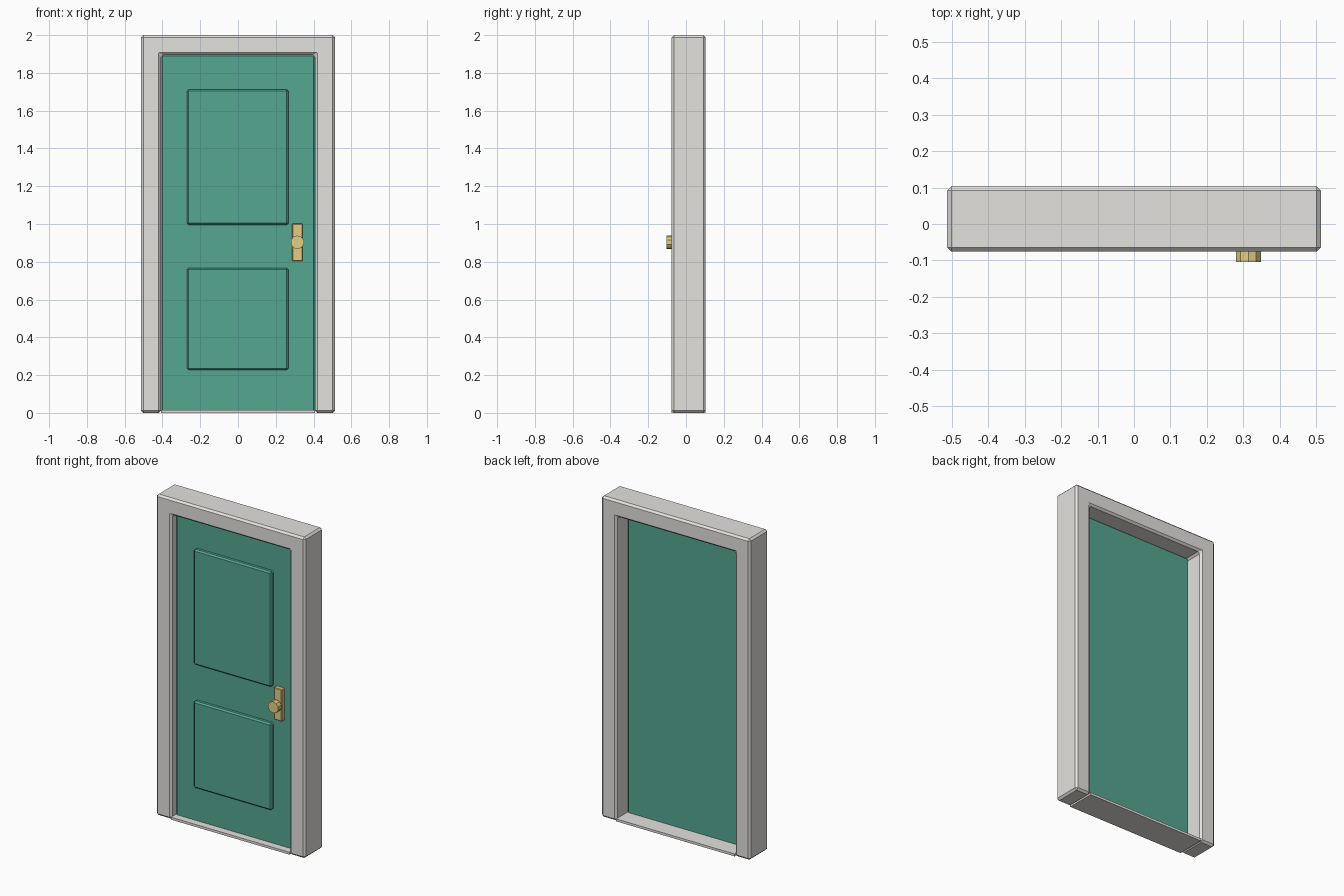
import bpy, bmesh
from math import pi
from mathutils import Matrix

if "Cube" in bpy.data.objects:
    bpy.data.objects.remove(bpy.data.objects["Cube"], do_unlink=True)


def material(name, rgb):
    m = bpy.data.materials.new(name)
    m.use_nodes = True
    m.diffuse_color = (*rgb, 1)
    m.node_tree.nodes["Principled BSDF"].inputs["Base Color"].default_value = (*rgb, 1)
    return m


grey = material("warm_grey_paint", (0.78, 0.76, 0.73))
green = material("green_paint", (0.09, 0.385, 0.285))
brass = material("brass", (0.78, 0.62, 0.23))


def finish(name, bm, mat, bevel=0):
    bmesh.ops.recalc_face_normals(bm, faces=bm.faces)
    mesh = bpy.data.meshes.new(name)
    bm.to_mesh(mesh)
    bm.free()
    mesh.materials.append(mat)
    ob = bpy.data.objects.new(name, mesh)
    bpy.context.collection.objects.link(ob)
    if bevel:
        mod = ob.modifiers.new("chamfer", "BEVEL")
        mod.width, mod.segments = bevel, 1
    return ob


def prism(name, outline, y0, y1, mat, bevel=0):
    """Extrude an x-z outline from y0 to y1."""
    bm = bmesh.new()
    face = bm.faces.new([bm.verts.new((x, y0, z)) for x, z in outline])
    new = bmesh.ops.extrude_face_region(bm, geom=[face])["geom"]
    verts = [v for v in new if isinstance(v, bmesh.types.BMVert)]
    bmesh.ops.translate(bm, verts=verts, vec=(0, y1 - y0, 0))
    return finish(name, bm, mat, bevel)


def slab(name, x0, x1, y0, y1, z0, z1, mat, bevel=0):
    return prism(name, [(x0, z0), (x1, z0), (x1, z1), (x0, z1)], y0, y1, mat, bevel)


def disc(name, x, z, radius, y0, y1, mat):
    bm = bmesh.new()
    place = Matrix.Translation((x, (y0 + y1) / 2, z)) @ Matrix.Rotation(pi / 2, 4, "X")
    bmesh.ops.create_cone(bm, cap_ends=True, segments=10, radius1=radius,
                          radius2=radius, depth=y1 - y0, matrix=place)
    return finish(name, bm, mat)


# Frame: two jambs and a header in one chamfered piece
W, IN, TOP, HEAD = 0.513, 0.408, 2.0, 1.895
FRONT, BACK = -0.076, 0.104
prism("door_frame",
      [(-W, 0), (-IN, 0), (-IN, HEAD), (IN, HEAD), (IN, 0), (W, 0), (W, TOP), (-W, TOP)],
      FRONT, BACK, grey, 0.012)
slab("threshold", -IN, IN, FRONT, BACK, 0, 0.015, grey)

# Door leaf with two raised panels
DOOR = -0.03
slab("door_leaf", -IN, IN, DOOR, -0.005, 0.001, HEAD + 0.003, green, 0.009)
for name, z0, z1 in (("upper_panel", 0.995, 1.713), ("lower_panel", 0.227, 0.768)):
    slab(name, -0.27, 0.267, DOOR - 0.025, DOOR + 0.01, z0, z1, green, 0.009)

# Handle: back plate, stem and knob
KX, KZ = 0.314, 0.903
slab("handle_plate", KX - 0.028, KX + 0.028, DOOR - 0.027, DOOR + 0.01, 0.803, 1.002, brass, 0.004)
disc("knob_stem", KX, KZ, 0.018, -0.08, DOOR - 0.02, brass)
disc("knob", KX, KZ, 0.036, -0.104, -0.07, brass)
